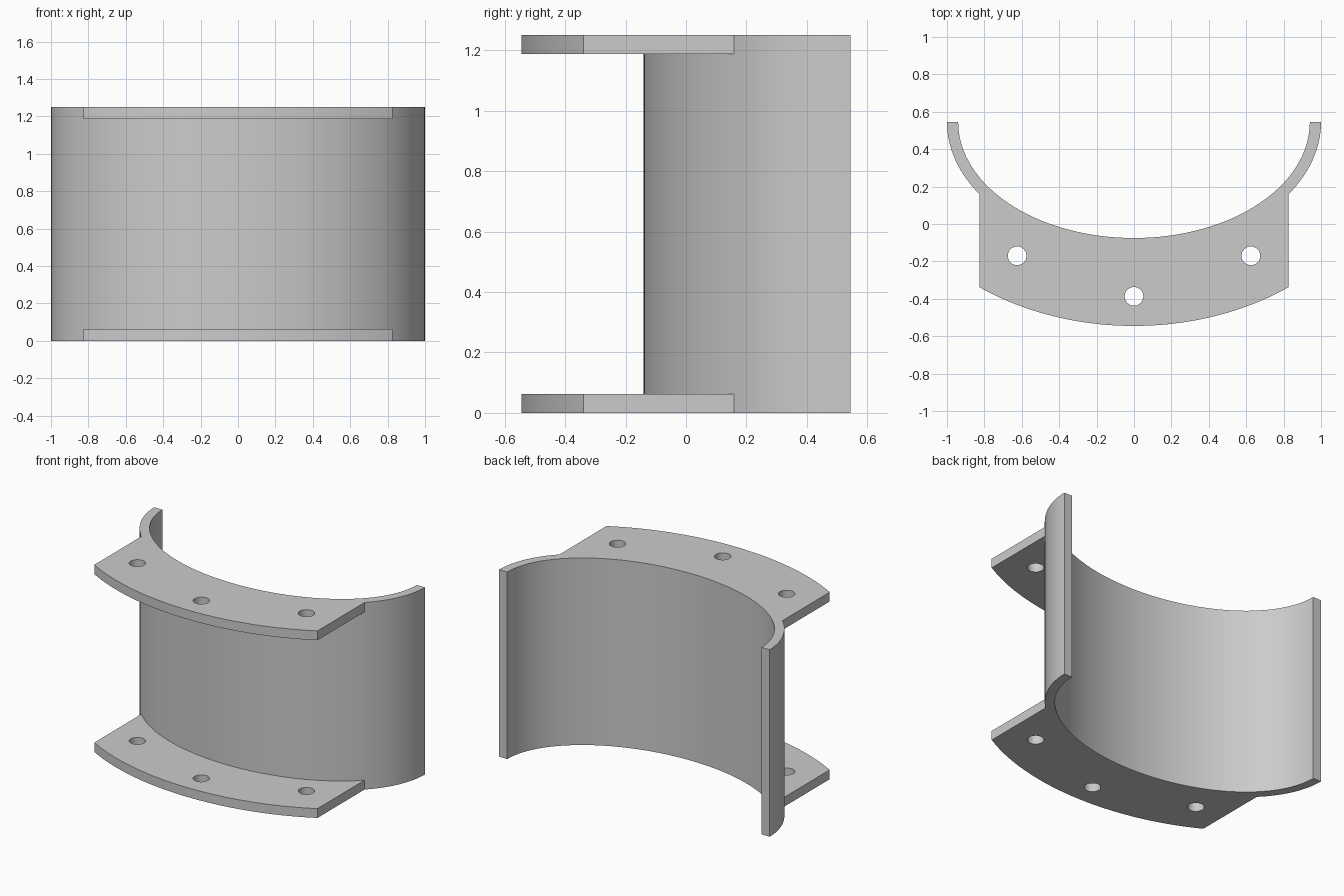
import bpy, bmesh
from math import sin, cos, pi, acos, radians

cube = bpy.data.objects.get("Cube")
if cube:
    bpy.data.objects.remove(cube, do_unlink=True)

HEIGHT, PLATE = 1.25, 0.0625
AXIS_Y = 0.545       # shared centre line of all the curved faces
HALF_WIDTH = 0.825   # of the flanges

steel = bpy.data.materials.new("plain_grey")
steel.use_nodes = True
steel.diffuse_color = (0.6, 0.6, 0.6, 1)
steel.node_tree.nodes["Principled BSDF"].inputs["Base Color"].default_value = (0.6, 0.6, 0.6, 1)


def arc(a, b, half_angle, steps):
    """Front part of an ellipse, from -x to +x."""
    angles = [half_angle * (2 * i / steps - 1) for i in range(steps + 1)]
    return [(a * sin(t), AXIS_Y - b * cos(t)) for t in angles]


def arc_to_width(a, b, steps):
    return arc(a, b, pi / 2 - acos(HALF_WIDTH / a), steps)


def circle(x, y, r, steps=32):
    return [(x + r * cos(2 * pi * i / steps), y + r * sin(2 * pi * i / steps)) for i in range(steps)]


def extrude_outlines(name, outlines, z0, z1):
    """Solid from a flat outline with holes."""
    curve = bpy.data.curves.new(name, "CURVE")
    curve.dimensions, curve.fill_mode = "2D", "BOTH"
    curve.extrude = (z1 - z0) / 2
    for points in outlines:
        spline = curve.splines.new("POLY")
        spline.points.add(len(points) - 1)
        for p, (x, y) in zip(spline.points, points):
            p.co = (x, y, 0, 1)
        spline.use_cyclic_u = True
    temp = bpy.data.objects.new(name, curve)
    mesh = bpy.data.meshes.new_from_object(temp)
    bpy.data.objects.remove(temp)
    bm = bmesh.new()
    bm.from_mesh(mesh)
    bmesh.ops.remove_doubles(bm, verts=bm.verts, dist=1e-5)
    bmesh.ops.translate(bm, verts=bm.verts, vec=(0, 0, (z0 + z1) / 2))
    bmesh.ops.recalc_face_normals(bm, faces=bm.faces)
    bm.to_mesh(mesh)
    bm.free()
    mesh.materials.clear()
    mesh.materials.append(steel)
    obj = bpy.data.objects.new(name, mesh)
    bpy.context.collection.objects.link(obj)
    return obj


# Half-round wall
wall_outline = arc(1.0, 0.685, pi / 2, 72) + arc(0.94, 0.62, pi / 2, 72)[::-1]
sleeve = extrude_outlines("flanged_half_sleeve", [wall_outline], 0, HEIGHT)

# Bolt flanges, rooted inside the wall thickness
flange_outline = arc_to_width(1.41, 1.09, 48) + arc_to_width(0.97, 0.653, 48)[::-1]
holes = [circle(-0.625, -0.17, 0.05), circle(0, -0.387, 0.05), circle(0.625, -0.17, 0.05)]
flanges = [extrude_outlines("flange", [flange_outline] + holes, z, z + PLATE)
           for z in (0, HEIGHT - PLATE)]

# Weld the flanges to the wall
for flange in flanges:
    weld = sleeve.modifiers.new("weld", "BOOLEAN")
    weld.operation, weld.solver, weld.object = "UNION", "EXACT", flange
welded = bpy.data.meshes.new_from_object(
    sleeve.evaluated_get(bpy.context.evaluated_depsgraph_get()))
sleeve.modifiers.clear()
sleeve.data = welded
for flange in flanges:
    bpy.data.objects.remove(flange, do_unlink=True)

# Smooth curved faces, crisp edges
bpy.ops.object.select_all(action="DESELECT")
sleeve.select_set(True)
bpy.context.view_layer.objects.active = sleeve
bpy.ops.object.shade_smooth_by_angle(angle=radians(30))
